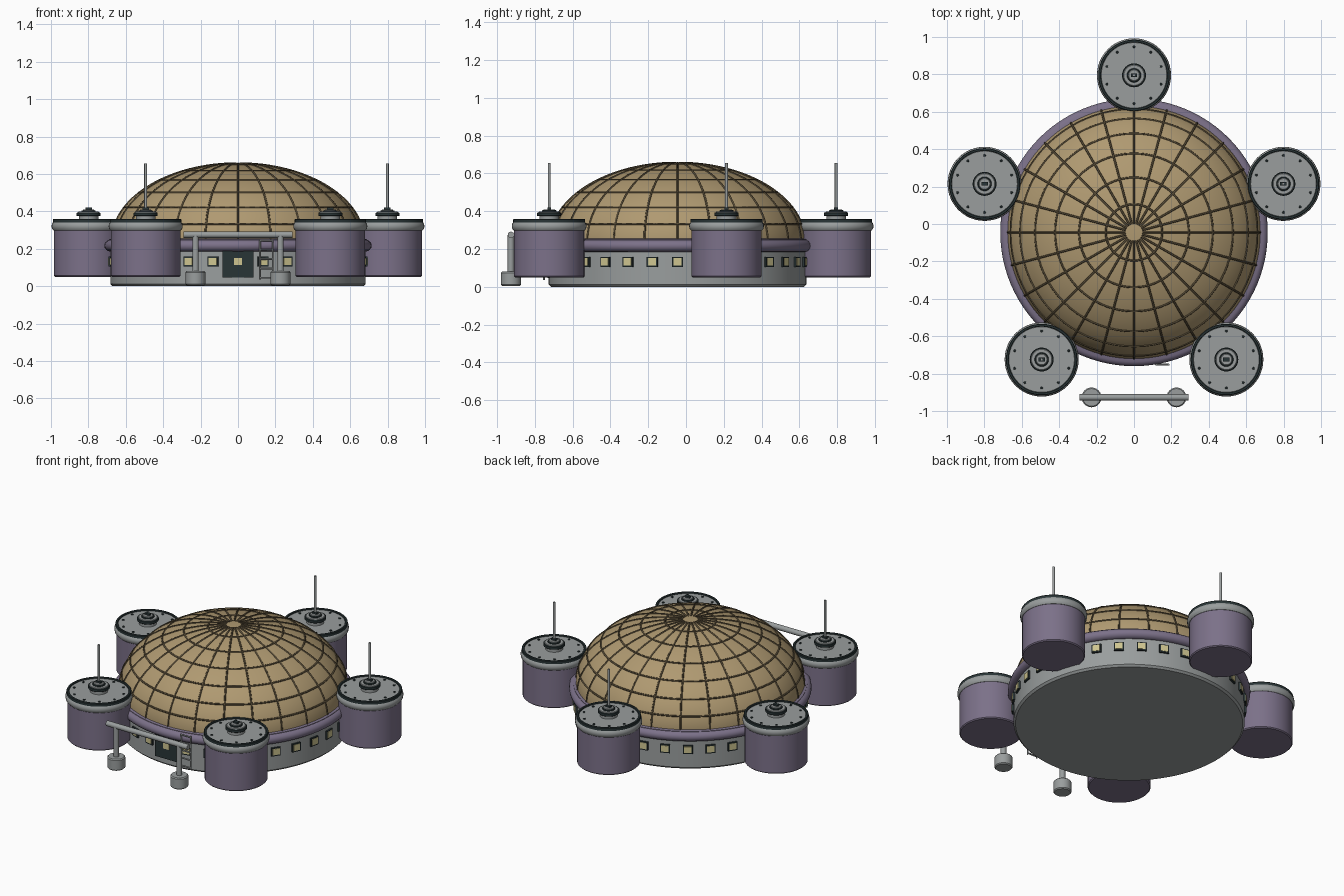
import bpy, bmesh, math
from mathutils import Matrix, Vector

if "Cube" in bpy.data.objects:
    bpy.data.objects.remove(bpy.data.objects["Cube"])

CY = -0.045                      # centre of the dome on y
CENTRE = Vector((0, CY, 0))
DOME_R, DOME_Z, DOME_H = 0.676, 0.24, 0.418


def material(name, rgb):
    m = bpy.data.materials.new(name)
    m.diffuse_color = (*rgb, 1)
    m.use_nodes = True
    m.node_tree.nodes["Principled BSDF"].inputs["Base Color"].default_value = m.diffuse_color
    return m


TAN = material("tan panel", (0.43, 0.32, 0.165))
BROWN = material("dark brown rib", (0.10, 0.075, 0.04))
PURPLE = material("muted purple", (0.20, 0.165, 0.25))
GREY = material("grey metal", (0.32, 0.34, 0.34))
DARK = material("dark teal", (0.022, 0.035, 0.037))
PANE = material("pale yellow glass", (0.62, 0.56, 0.28))


def finish(bm, name, mat, angle=35):
    bmesh.ops.recalc_face_normals(bm, faces=bm.faces)
    me = bpy.data.meshes.new(name)
    bm.to_mesh(me)
    bm.free()
    me.materials.append(mat)
    me.polygons.foreach_set("use_smooth", [True] * len(me.polygons))
    me.set_sharp_from_angle(angle=math.radians(angle))
    ob = bpy.data.objects.new(name, me)
    bpy.context.collection.objects.link(ob)
    return ob


def lathe(name, profile, mat, places=(CENTRE,), n=48, closed=False):
    """Spin an (r, z) profile about a vertical axis at each place."""
    bm = bmesh.new()
    for p in places:
        rings = []
        for r, z in profile:
            if r == 0:
                rings.append([bm.verts.new((p.x, p.y, z))] * n)
            else:
                rings.append([bm.verts.new((p.x + r * math.cos(math.tau * i / n),
                                            p.y + r * math.sin(math.tau * i / n), z))
                              for i in range(n)])
        pairs = list(zip(rings, rings[1:]))
        if closed:
            pairs.append((rings[-1], rings[0]))
        for a, b in pairs:
            for i in range(n):
                j = (i + 1) % n
                bm.faces.new(list(dict.fromkeys((a[i], a[j], b[j], b[i]))))
    return finish(bm, name, mat)


def disc(name, r, z0, z1, mat, places=(CENTRE,), n=32, bev=0.003):
    return lathe(name, [(0, z0), (r - bev, z0), (r, z0 + bev), (r, z1 - bev),
                        (r - bev, z1), (0, z1)], mat, places, n)


def boxes(name, size, matrices, mat):
    bm = bmesh.new()
    for m in matrices:
        bmesh.ops.create_cube(bm, size=1, matrix=m @ Matrix.Diagonal((*size, 1)))
    return finish(bm, name, mat)


def rods(name, segments, radius, mat, n=12):
    bm = bmesh.new()
    for a, b in segments:
        a, b = Vector(a), Vector(b)
        rot = Vector((0, 0, 1)).rotation_difference(b - a).to_matrix().to_4x4()
        bmesh.ops.create_cone(bm, cap_ends=True, segments=n, radius1=radius, radius2=radius,
                              depth=(b - a).length,
                              matrix=Matrix.Translation((a + b) / 2) @ rot)
    return finish(bm, name, mat)


def around(angle, r, z):
    return Matrix.Translation(CENTRE) @ Matrix.Rotation(angle, 4, 'Z') @ Matrix.Translation((r, 0, z))


def circle_profile(r, z, rx, rz, n=16):
    return [(r + rx * math.cos(math.tau * i / n), z + rz * math.sin(math.tau * i / n))
            for i in range(n)]


def dome_point(theta, phi, lift=0.0):
    r = (DOME_R + lift) * math.sin(theta)
    return (r * math.cos(phi), CY + r * math.sin(phi), DOME_Z + (DOME_H + lift) * math.cos(theta))


# Round base wall and purple collar
lathe("base_wall", [(0, 0), (0.67, 0), (0.682, 0.012), (0.682, 0.22), (0, 0.22)], GREY, n=96)
lathe("collar_ring", circle_profile(0.68, 0.217, 0.035, 0.032), PURPLE, n=96, closed=True)
lathe("dome_seat", [(0, 0.215), (0.69, 0.215), (0.69, 0.25), (0.67, 0.256), (0, 0.256)], PURPLE, n=96)

# Dome shell
steps = 28
lathe("dome", [((DOME_R * math.sin(i / steps * math.pi / 2)) if i else 0,
                DOME_Z + DOME_H * math.cos(i / steps * math.pi / 2)) for i in range(steps + 1)],
      TAN, n=96)

# Dome ribs: meridians and parallels
ribs = bpy.data.curves.new("dome_ribs", 'CURVE')
ribs.dimensions = '3D'
ribs.bevel_depth = 0.0055
ribs.bevel_resolution = 1


def rib(points, cyclic):
    s = ribs.splines.new('POLY')
    s.points.add(len(points) - 1)
    for q, p in zip(s.points, points):
        q.co = (*p, 1)
    s.use_cyclic_u = cyclic


for k in range(24):
    phi = math.tau * k / 24 + math.pi / 2
    rib([dome_point(math.pi / 2 * i / 24, phi) for i in range(1, 25)], False)
for k in range(1, 7):
    rib([dome_point(math.pi / 2 * k / 7, math.tau * i / 72) for i in range(72)], True)
ribs.materials.append(BROWN)
bpy.context.collection.objects.link(bpy.data.objects.new("dome_ribs", ribs))

# Windows around the wall, and the front door
angles = [-math.pi / 2 + math.tau * k / 32 for k in range(32)]
boxes("window_frames", (0.03, 0.058, 0.054), [around(a, 0.677, 0.131) for a in angles], DARK)
boxes("window_panes", (0.03, 0.044, 0.04), [around(a, 0.680, 0.132) for a in angles], PANE)
boxes("door", (0.04, 0.168, 0.145), [around(-math.pi / 2, 0.669, 0.118)], DARK)

# Five pods round the dome
pod_angles = [math.radians(90 + 72 * k) for k in range(5)]
pods = [CENTRE + Vector((0.84 * math.cos(a), 0.84 * math.sin(a), 0)) for a in pod_angles]
disc("pod_bodies", 0.186, 0.05, 0.315, PURPLE, pods, 48, 0.006)
lathe("pod_rims", [(0, 0.298), (0.188, 0.298), (0.196, 0.308), (0.198, 0.321), (0.196, 0.334),
                   (0.188, 0.344), (0, 0.344)], GREY, pods)
lathe("pod_lid_rings", [(0.176, 0.34), (0.191, 0.34), (0.191, 0.356), (0.188, 0.36),
                        (0.179, 0.36), (0.176, 0.356)], DARK, pods, closed=True)
disc("pod_lids", 0.178, 0.34, 0.353, GREY, pods, 48)
bolts = [p + Vector((0.152 * math.cos(math.tau * (i + 0.5) / 10),
                     0.152 * math.sin(math.tau * (i + 0.5) / 10), 0))
         for p in pods for i in range(10)]
disc("lid_bolts", 0.007, 0.35, 0.359, DARK, bolts, 8, 0.002)

# Stepped hub on each pod
disc("hub_necks", 0.052, 0.35, 0.378, GREY, pods)
disc("hub_flanges", 0.064, 0.374, 0.394, DARK, pods)
disc("hub_plates", 0.057, 0.39, 0.398, GREY, pods)
disc("hub_collars", 0.038, 0.39, 0.406, DARK, pods)
disc("hub_caps", 0.031, 0.40, 0.41, GREY, pods)
boxes("hub_blocks", (0.034, 0.02, 0.02),
      [Matrix.Translation((p.x, p.y, 0.411)) for p in pods], DARK)

# Antennas on three of the pods
rods("antennas", [((pods[i].x, pods[i].y, 0.40), (pods[i].x, pods[i].y, 0.655))
                  for i in (0, 2, 4)], 0.0075, GREY)

# Front gate: two footed posts and a crossbar
GY = -0.927
feet = [Vector((s * 0.227, GY, 0)) for s in (-1, 1)]
disc("gate_feet", 0.053, 0.005, 0.08, GREY, feet, 24, 0.006)
rods("gate_posts", [((f.x, GY, 0.07), (f.x, GY, 0.275)) for f in feet], 0.017, GREY, 16)
rods("gate_crossbar", [((-0.292, GY, 0.275), (0.292, GY, 0.275))], 0.017, GREY, 16)

# Ladder beside the door
LY = -0.752
rails = [((x, LY, 0.035), (x, LY, 0.25)) for x in (0.118, 0.186)]
rungs = [((0.118, LY, 0.045 + 0.05 * i), (0.186, LY, 0.045 + 0.05 * i)) for i in range(5)]
rods("ladder", rails + rungs, 0.005, GREY, 8)
